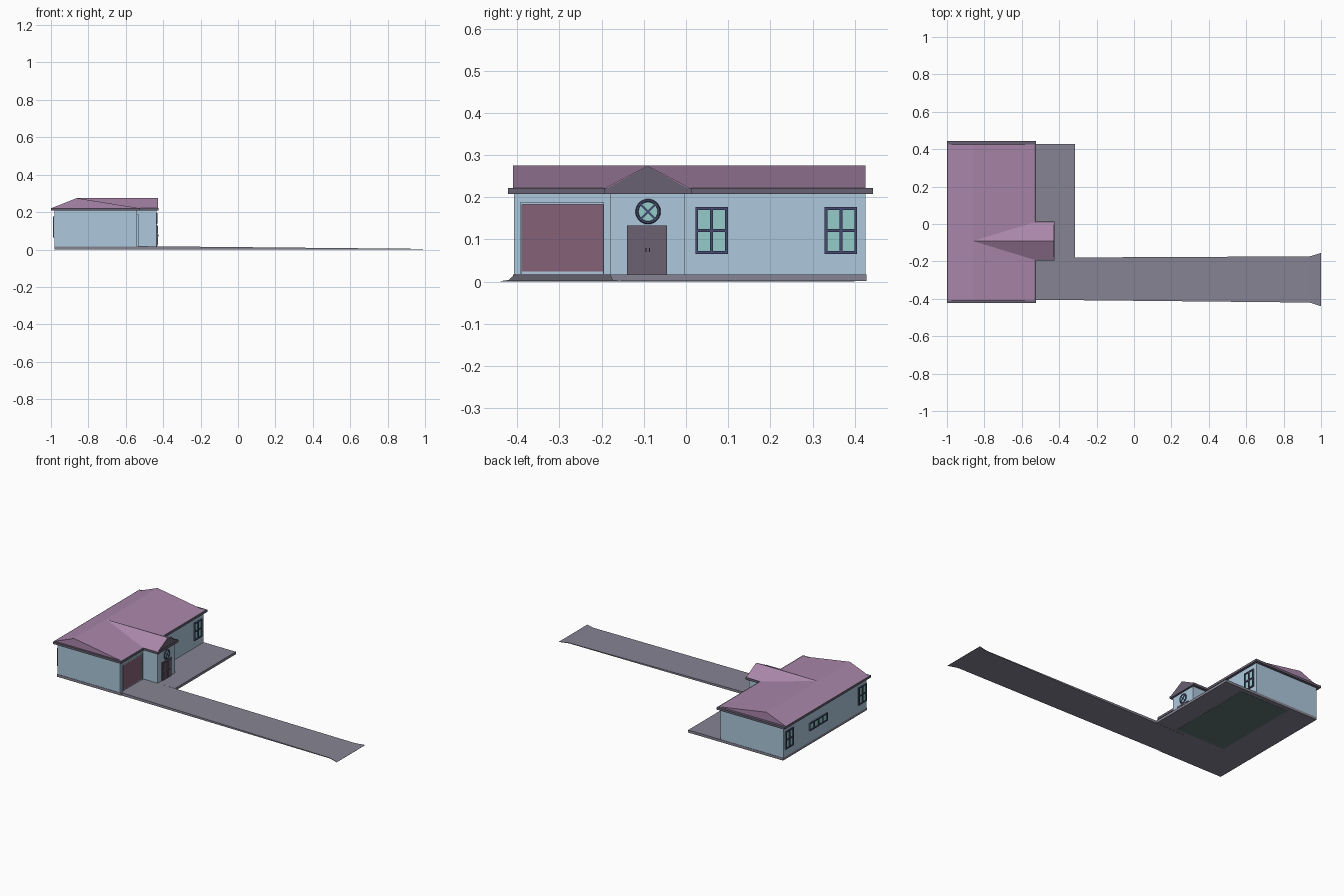
import bpy, bmesh, math
from mathutils import Matrix

if "Cube" in bpy.data.objects:
    bpy.data.objects.remove(bpy.data.objects["Cube"])


def mat(name, r, g, b):
    m = bpy.data.materials.new(name)
    m.diffuse_color = (r, g, b, 1)
    m.use_nodes = True
    m.node_tree.nodes["Principled BSDF"].inputs["Base Color"].default_value = m.diffuse_color
    return m


WALL = mat("wall_blue", .42, .58, .72)
ROOF = mat("roof_purple", .40, .24, .40)
TRIM = mat("trim_dark", .14, .12, .17)
SLAB = mat("concrete", .24, .23, .29)
FRAME = mat("window_frame", .06, .07, .16)
GLASS = mat("glass", .30, .60, .60)
GARAGE = mat("garage_maroon", .24, .12, .19)
DOOR = mat("door_plum", .15, .12, .17)
FLOOR = mat("floor_green", .12, .18, .17)


def finish(name, bm, m):
    bmesh.ops.recalc_face_normals(bm, faces=bm.faces)
    me = bpy.data.meshes.new(name)
    bm.to_mesh(me)
    bm.free()
    me.materials.append(m)
    ob = bpy.data.objects.new(name, me)
    bpy.context.collection.objects.link(ob)
    return ob


def prism(name, pts, offset, m):
    """Extrude a closed 3D outline by an offset vector."""
    bm = bmesh.new()
    f = bm.faces.new([bm.verts.new(p) for p in pts])
    ext = bmesh.ops.extrude_face_region(bm, geom=[f], use_keep_orig=True)
    vs = [v for v in ext["geom"] if isinstance(v, bmesh.types.BMVert)]
    bmesh.ops.translate(bm, verts=vs, vec=offset)
    return finish(name, bm, m)


def box(name, x0, x1, y0, y1, z0, z1, m):
    return prism(name, [(x0, y0, z0), (x1, y0, z0), (x1, y1, z0), (x0, y1, z0)],
                 (0, 0, z1 - z0), m)


def footprint(x_back, x_front, x_porch, y0, y1, p0, p1, z):
    """T-shaped plan of the house with its entrance bay."""
    return [(x_back, y0, z), (x_front, y0, z), (x_front, p0, z), (x_porch, p0, z),
            (x_porch, p1, z), (x_front, p1, z), (x_front, y1, z), (x_back, y1, z)]


def window(name, x, side, y0, y1, z0, z1, cols, rows):
    """Framed window on a wall facing +x (side 1) or -x (side -1)."""
    t = .007
    a, b = sorted((x - side * .002, x + side * .003))
    box(name + "_glass", a, b, y0, y1, z0, z1, GLASS)
    a, b = sorted((x - side * .002, x + side * .008))
    for i in range(cols + 1):
        c = y0 + t / 2 + (y1 - y0 - t) * i / cols
        box(f"{name}_upright_{i}", a, b, c - t / 2, c + t / 2, z0, z1, FRAME)
    for i in range(rows + 1):
        c = z0 + t / 2 + (z1 - z0 - t) * i / rows
        box(f"{name}_rail_{i}", a, b, y0, y1, c - t / 2, c + t / 2, FRAME)


# foundation, patio and floor
box("foundation", -.98, -.53, -.41, .428, .001, .017, SLAB)
box("patio", -.54, -.315, -.18, .428, .001, .017, SLAB)
box("floor_underside", -.79, -.45, -.16, .40, 0, .004, FLOOR)

# sloping driveway with flared end
bm = bmesh.new()
rows = []
for x, y0, y1, z in [(-.53, -.405, -.18, .018), (.94, -.42, -.173, .004), (1, -.44, -.155, .001)]:
    rows.append([bm.verts.new(p) for p in ((x, y0, 0), (x, y1, 0), (x, y1, z), (x, y0, z))])
for a, b in zip(rows, rows[1:]):
    for i in range(4):
        j = (i + 1) % 4
        bm.faces.new((a[i], a[j], b[j], b[i]))
bm.faces.new(rows[0])
bm.faces.new(rows[-1])
finish("driveway", bm, SLAB)

# walls and eaves
prism("walls", footprint(-.98, -.54, -.437, -.408, .426, -.18, -.004, .017), (0, 0, .193), WALL)
prism("eaves", footprint(-1, -.525, -.425, -.422, .443, -.195, .013, .208), (0, 0, .014), TRIM)

# main gabled roof and entrance gable
prism("main_roof", [(-.998, -.41, .221), (-.862, -.41, .275), (-.527, -.41, .221)],
      (0, .836, 0), ROOF)
prism("entrance_roof", [(-.862, -.193, .221), (-.862, -.091, .2748), (-.862, .011, .221)],
      (.434, 0, 0), ROOF)
prism("entrance_gable", [(-.43, -.185, .222), (-.43, -.091, .2735), (-.43, .003, .222)],
      (.003, 0, 0), TRIM)

# garage door with surround
box("garage_door", -.545, -.537, -.39, -.196, .024, .183, GARAGE)
box("garage_lintel", -.545, -.533, -.392, -.194, .183, .189, WALL)
for i, y in enumerate((-.392, -.197)):
    box(f"garage_jamb_{i}", -.545, -.533, y, y + .003, .017, .189, WALL)

# windows
for i, y in enumerate((.022, .328)):
    window(f"front_window_{i}", -.54, 1, y, y + .078, .065, .177, 2, 2)
for i, y in enumerate((-.40, .33)):
    window(f"back_window_{i}", -.98, -1, y, y + .078, .065, .177, 2, 2)
window("back_strip_window", -.98, -1, -.01, .17, .09, .14, 4, 1)

# double entrance door
box("door_frame", -.44, -.433, -.140, -.045, .017, .133, TRIM)
for i, y in enumerate((-.136, -.091)):
    box(f"door_leaf_{i}", -.44, -.431, y, y + .042, .018, .130, DOOR)
    for k, z in enumerate((.026, .085)):
        box(f"door_panel_{i}_{k}", -.44, -.429, y + .006, y + .036, z, z + .04, DOOR)
for i, y in enumerate((-.097, -.088)):
    box(f"door_handle_{i}", -.44, -.425, y, y + .003, .07, .08, TRIM)

# round window above the door
TURN = Matrix.Rotation(math.pi / 2, 4, 'Y')
bm = bmesh.new()
bmesh.ops.create_cone(bm, cap_ends=True, segments=24, radius1=.026, radius2=.026, depth=.006,
                      matrix=Matrix.Translation((-.437, -.09, .166)) @ TURN)
finish("round_glass", bm, GLASS)
bpy.ops.mesh.primitive_torus_add(major_radius=.026, minor_radius=.004, major_segments=24,
                                 minor_segments=6, location=(-.435, -.09, .166),
                                 rotation=(0, math.pi / 2, 0))
bpy.context.object.name = "round_frame"
bpy.context.object.data.materials.append(FRAME)
for i in range(2):
    ob = box(f"round_bar_{i}", -.003, .003, -.026, .026, -.0025, .0025, FRAME)
    ob.location = (-.434, -.09, .166)
    ob.rotation_euler.x = math.pi / 4 + i * math.pi / 2
